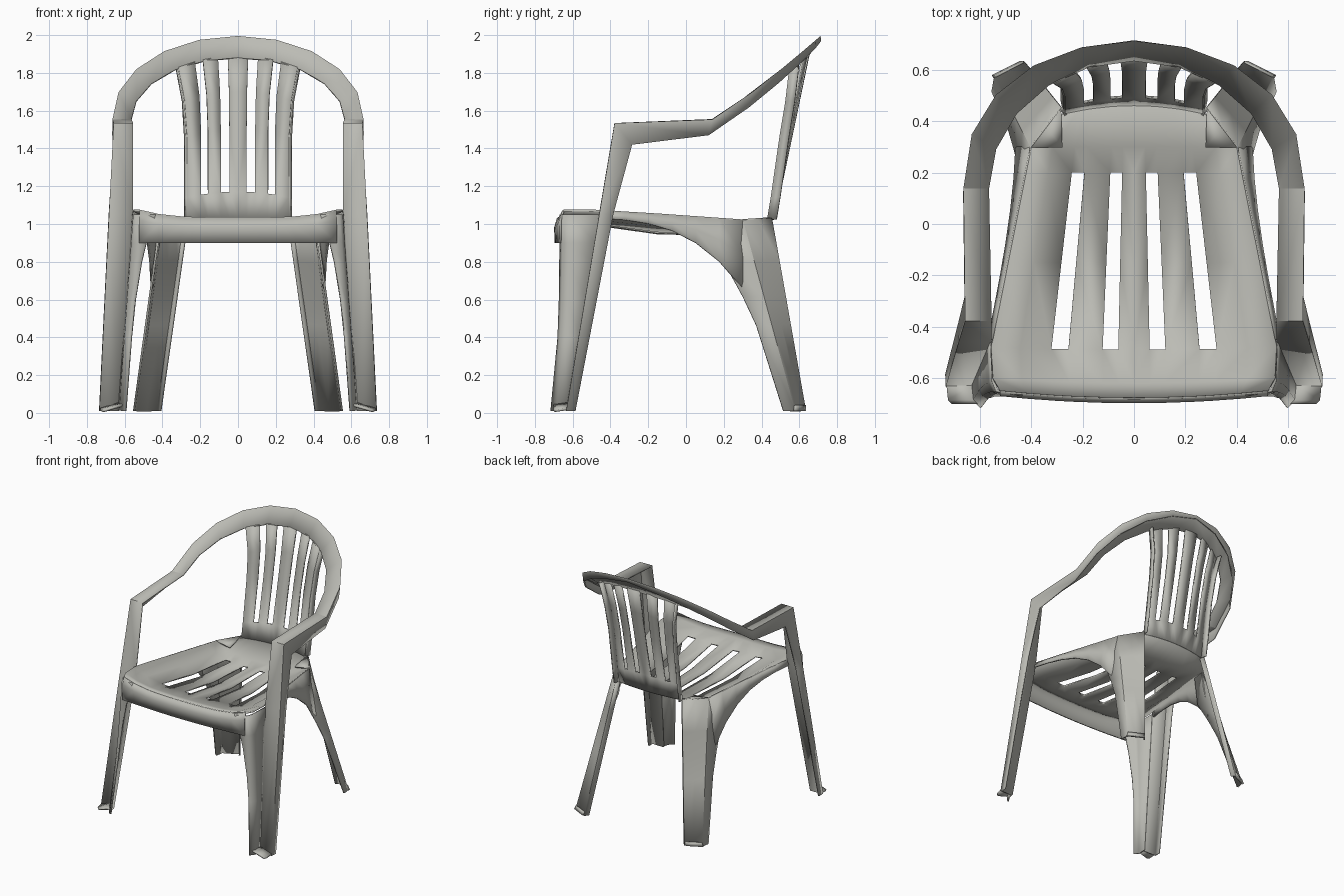
import bpy, bmesh
from math import sin, cos, pi
from mathutils import Vector

cube = bpy.data.objects.get("Cube")
if cube:
    bpy.data.objects.remove(cube, do_unlink=True)

plastic = bpy.data.materials.new("warm grey plastic")
plastic.use_nodes = True
plastic.diffuse_color = (.5, .5, .46, 1)
plastic.node_tree.nodes["Principled BSDF"].inputs["Base Color"].default_value = plastic.diffuse_color

CRISP, SOFT = pi / 6, pi / 3
SLOTTED_COLUMNS = (1, 3)


def shell(name, rows, smoothing, open_rows=()):
    """Loft rows of points into a thin mirrored sheet, leaving slots open in the given rows."""
    bm = bmesh.new()
    grid = [[bm.verts.new(point) for point in row] for row in rows]
    for level, (lower, upper) in enumerate(zip(grid, grid[1:])):
        for column in range(len(lower) - 1):
            if level in open_rows and column in SLOTTED_COLUMNS:
                continue
            bm.faces.new((lower[column], lower[column + 1], upper[column + 1], upper[column]))
    bmesh.ops.recalc_face_normals(bm, faces=bm.faces)
    mesh = bpy.data.meshes.new(name)
    bm.to_mesh(mesh)
    bm.free()
    mesh.materials.append(plastic)
    sheet = bpy.data.objects.new(name, mesh)
    bpy.context.collection.objects.link(sheet)
    mirror = sheet.modifiers.new("Mirror", 'MIRROR')
    mirror.use_clip = True
    solidify = sheet.modifiers.new("Thickness", 'SOLIDIFY')
    solidify.thickness = .012
    solidify.offset = 0
    bpy.ops.object.select_all(action='DESELECT')
    sheet.select_set(True)
    bpy.context.view_layer.objects.active = sheet
    bpy.ops.object.shade_smooth_by_angle(angle=smoothing)


def flange(name, inner_edge, outward):
    """Small sloping lip around the bottom of a leg."""
    raised = [point + Vector((0, 0, .03)) for point in inner_edge]
    shell(name, [raised, [point + Vector(outward) for point in inner_edge]], CRISP)


# Front leg part of the frame: inner edge, outer edge, then a skirt turned backward
foot = Vector((.63, -.63, .01))
hip = Vector((.555, -.455, 1.05))
knee = Vector((.555, -.375, 1.53))


def frame_row(inner, outer, drop):
    return [inner, outer, outer + Vector(drop)]


frame = [
    frame_row(foot, foot + Vector((.1, 0, 0)), (0, .045, 0)),
    frame_row(hip, hip + Vector((.124, 0, 0)), (0, .07, 0)),
    frame_row(knee, knee + Vector((.1, 0, 0)), (0, .09, -.11)),
]

# Armrest and hoop follow two tilted half ovals
HOOP_STEPS = 5
for step in range(HOOP_STEPS + 1):
    turn = step / HOOP_STEPS * pi / 2
    side, rise = cos(turn), sin(turn)
    inner = Vector((.565 * side, .14 + .5 * rise, 1.55 + .33 * rise))
    outer = Vector((.66 * side, .14 + .57 * rise ** .85, 1.55 + .44 * rise ** .95))
    frame.append(frame_row(inner, outer, (0, -.02 * side, -.02 - .06 * side)))
shell("arm_and_hoop_frame", frame, CRISP)


# Front leg panel: forward from the frame, then flaring inward to the seat skirt
def front_panel_row(height):
    edge = foot.lerp(hip, height / hip.z)
    corner = Vector((edge.x - .02, -.65 - .05 * (1 - height) ** 3, height))
    bend = edge.lerp(corner, .8) + Vector((.01, 0, 0))
    tip = corner - Vector((.015 + .07 * height ** 4, .015, 0))
    return [edge, bend, corner, tip]


front_panel = [front_panel_row(height) for height in (foot.z, .4, .6, .8, .9, hip.z)]
shell("front_leg_panel", front_panel, SOFT)
flange("front_foot_flange", front_panel[0][:-1], (.1, 0, 0))


# Backrest: curved base band and five slats rising to the hoop
def back_point(fraction, height):
    x = fraction * (.27 + .3 * max(0, height - 1.5) ** 2)
    lean = .46 + .21 * (height - 1)
    curl = min(.95, .4 + height - 1)
    sag = .6 * min(1, 4 * (height - 1))
    return Vector((x, lean - curl * x * x, height - sag * x * x))


back_columns = (0, .17, .34, .59, .73, 1)
back_heights = (1.03, 1.17, 1.5, 1.7, 1.89)
back = [[back_point(fraction, height) for fraction in back_columns] for height in back_heights]
shell("slatted_backrest", back, SOFT, open_rows=(1, 2, 3))

# Turned-back outer edges of the backrest
shell("backrest_side_return", [[row[-1], row[-1] + Vector((.01, .045, 0))] for row in back], SOFT)


# Seat: dished sheet whose width, rim and dip vary from front to back
def seat_width(y):
    corner_rounding = max(0, abs(y + .1) - .4)
    return .46 - .2 * y - 3 * corner_rounding ** 2


def seat_rim(y):
    return min(1.07, 1.04 - .07 * y)


def seat_point(fraction, y):
    hollow = 1 - fraction ** 4
    dip = .1 - .2 * (y + .1) ** 2
    bow = .1 * y ** 3 * (1 - fraction ** 2)
    return Vector((fraction * seat_width(y), y + bow, seat_rim(y) - dip * hollow))


seat_columns = (0, .11, .22, .46, .58, .8, 1)
seat_depths = (-.65, -.6, -.48, -.15, .2, .3)
seat = [[seat_point(fraction, y) for fraction in seat_columns] for y in seat_depths]
seat.append([back_point(fraction, back_heights[0]) for fraction in seat_columns])
shell("slotted_seat", seat, SOFT, open_rows=(2, 3))

# Front skirt hanging under the seat lip
lip = seat[0]
bulge = [point + Vector((0, -.015, -.05)) for point in lip]
hem = [Vector((point.x, point.y - .012, .9)) for point in lip]
shell("seat_front_skirt", [lip, bulge, hem], SOFT)


# Side skirt deepening toward the back leg
def side_skirt_column(y):
    rim = seat_point(1, y)
    progress = (y + .45) / .75
    depth = .04 + .32 * progress ** 3
    hem_point = rim + Vector((.01 + .13 * depth, 0, -depth))
    return [rim, rim.lerp(hem_point, .5), hem_point]


SKIRT_STEPS = 6
skirt_depths = [.75 * step / SKIRT_STEPS - .45 for step in range(SKIRT_STEPS + 1)]
shell("seat_side_skirt", [side_skirt_column(y) for y in skirt_depths], SOFT)

# Back leg: forward wing, diagonal outer panel and inner return
outer_top, outer_foot = Vector((.4, .3, 1.02)), Vector((.54, .575, .01))
inner_top, inner_foot = Vector((.285, .45, 1.03)), Vector((.43, .63, .01))


def back_leg_row(drop, wing_width):
    outer = outer_top.lerp(outer_foot, drop)
    inner = inner_top.lerp(inner_foot, drop)
    wing = outer + Vector((.01, -wing_width, 0))
    inner_return = inner - Vector((.02, .025, 0))
    return [wing, outer, outer.lerp(inner, .5), inner, inner_return]


wing_by_drop = {0: .1, .22: .16, .4: .11, .55: .08, 1: .06}
back_leg = [back_leg_row(drop, width) for drop, width in wing_by_drop.items()]
shell("back_leg", back_leg, CRISP)
flange("back_foot_flange", back_leg[-1][1:-1], (.012, 0, 0))

# Gusset closing the seat corner above the back leg
seat_edge = [Vector((.28, outer_top.y, 1)), outer_top]
shell("seat_corner_gusset", [seat_edge, [inner_top, outer_top.lerp(inner_top, .5)]], CRISP)
